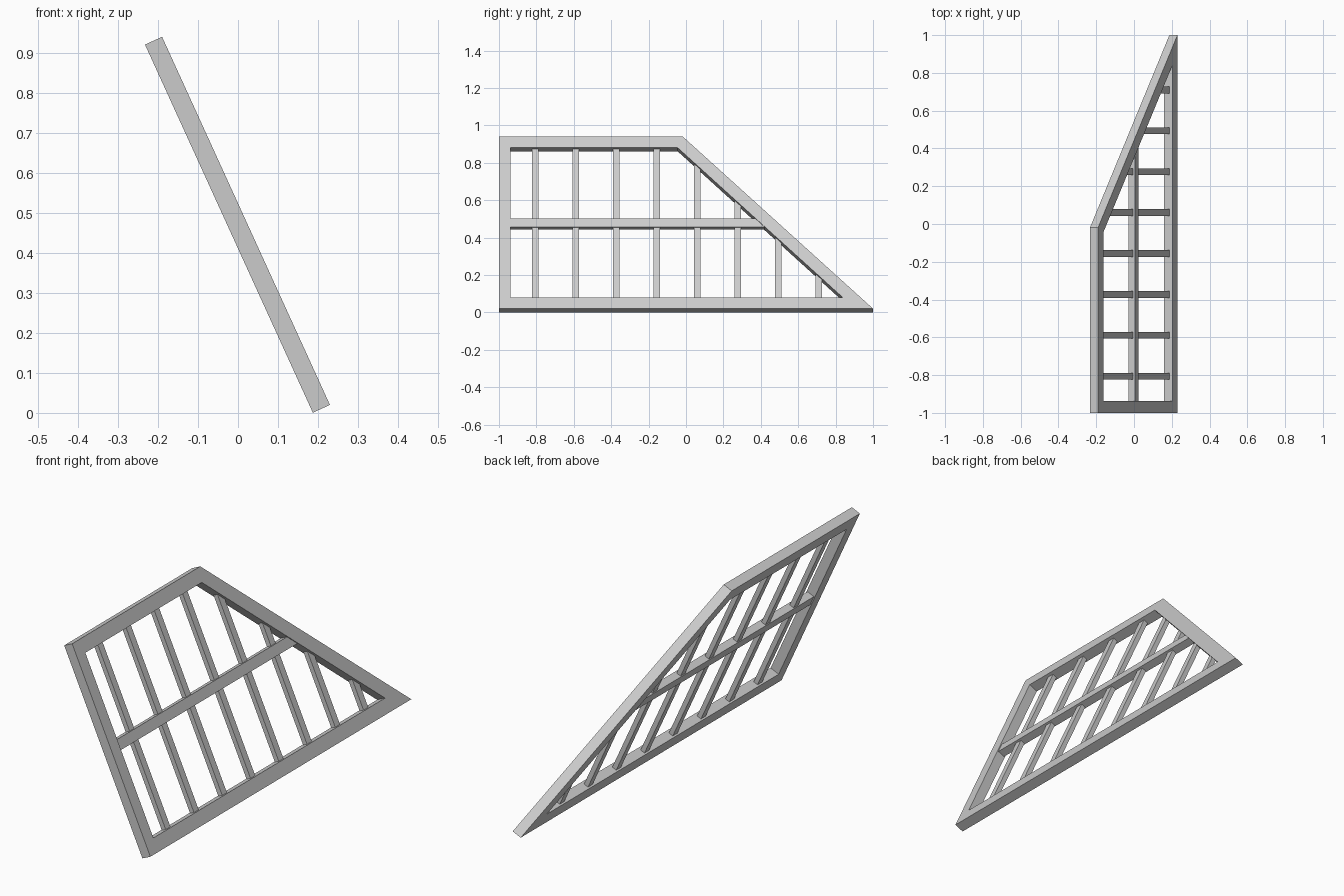
import bpy, bmesh, math
from mathutils import Matrix, Vector

if "Cube" in bpy.data.objects:
    bpy.data.objects.remove(bpy.data.objects["Cube"])

# Panel plane: local X = world y, local Y = up the slope, local Z = front normal
U = Vector((-0.415, 0, 0.91)).normalized()
N = Vector((U.z, 0, -U.x))
T = 0.047
M = Matrix.Identity(4)
for i, v in enumerate((Vector((0, 1, 0)), U, N)):
    for r in range(3):
        M[r][i] = v[r]
M.translation = (0.23, 0, 0.02)
H = 1.012


def prism(name, pts, front, back):
    """Extrude a panel-plane polygon between two depths behind the front."""
    bm = bmesh.new()
    a = [bm.verts.new((x, y, -front)) for x, y in pts]
    b = [bm.verts.new((x, y, -back)) for x, y in pts]
    bm.faces.new(a)
    bm.faces.new(b[::-1])
    n = len(pts)
    for i in range(n):
        j = (i + 1) % n
        bm.faces.new((a[j], a[i], b[i], b[j]))
    bmesh.ops.recalc_face_normals(bm, faces=bm.faces)
    bm.transform(M)
    me = bpy.data.meshes.new(name)
    bm.to_mesh(me)
    bm.free()
    ob = bpy.data.objects.new(name, me)
    bpy.context.collection.objects.link(ob)
    return ob


# Mitred outer frame
outer = [(-1, 0), (1, 0), (-0.018, H), (-1, H)]
inner = [(-0.938, 0.066), (0.838, 0.066), (-0.045, 0.946), (-0.938, 0.946)]
bm = bmesh.new()
rings = [[bm.verts.new((x, y, z)) for x, y in p]
         for p, z in ((outer, 0), (inner, 0), (inner, -T), (outer, -T))]
for k in range(4):
    for i in range(4):
        j = (i + 1) % 4
        p, q = rings[k], rings[(k + 1) % 4]
        bm.faces.new((p[i], p[j], q[j], q[i]))
bmesh.ops.recalc_face_normals(bm, faces=bm.faces)
bm.transform(M)
me = bpy.data.meshes.new("outer_frame")
bm.to_mesh(me)
bm.free()
bpy.context.collection.objects.link(bpy.data.objects.new("outer_frame", me))


def slant(y):
    """Slope height just inside the slanted rail at a given y."""
    return min(0.955, 0.066 + (0.838 - y) * 0.88 / 0.883 + 0.012)


# Middle rail
prism("middle_rail", [(-0.95, 0.483), (0.432, 0.483), (0.382, 0.533), (-0.95, 0.533)],
      0.005, 0.042)

# Upright slats, cut to the slanted rail
for i in range(8):
    y = -0.806 + i * 0.2166
    l, r = y - 0.018, y + 0.018
    pts = [(l, 0.058), (r, 0.058), (r, slant(r)), (l, slant(l))]
    prism(f"slat_{i + 1}", pts, 0.015, 0.038)
